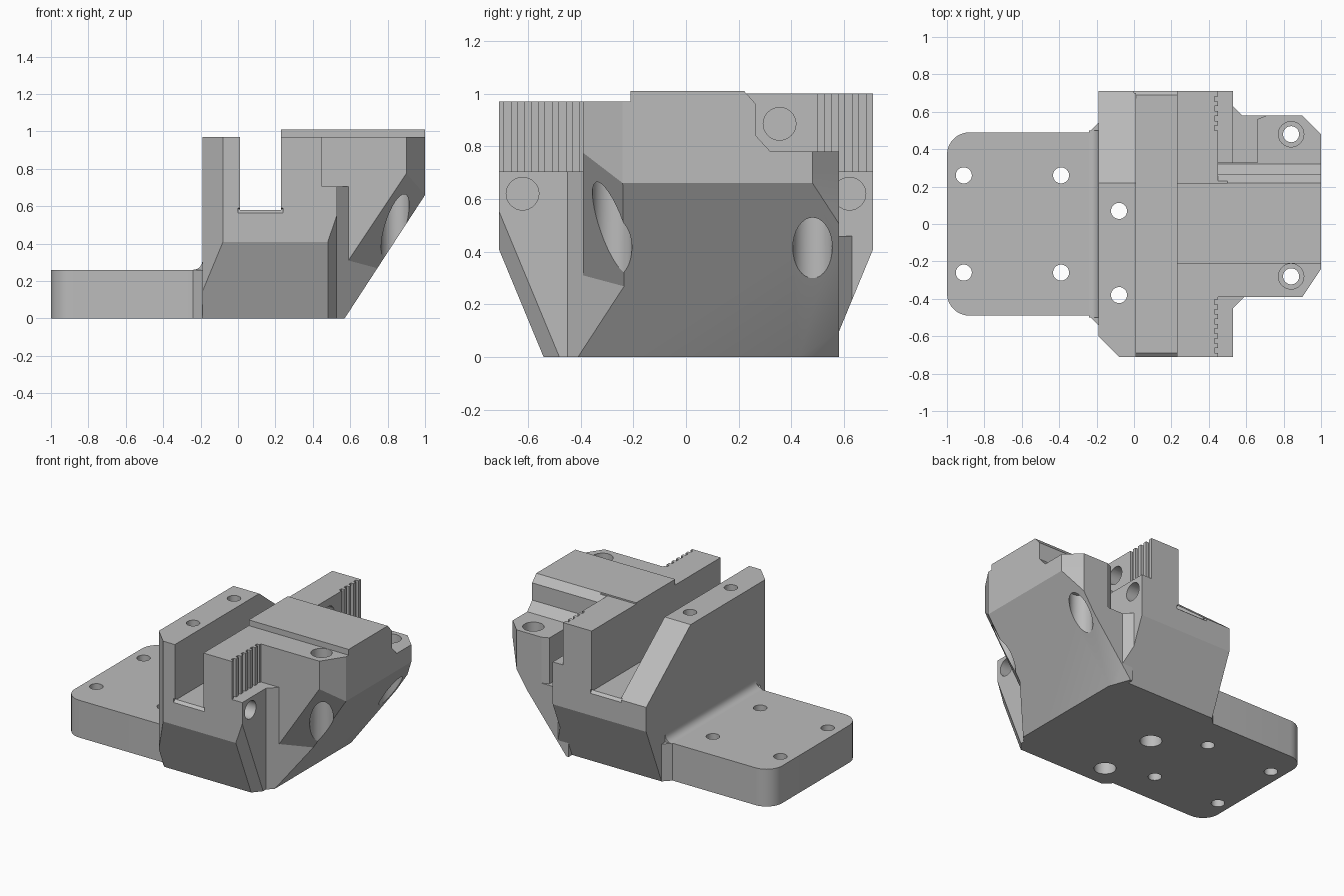
import bpy, bmesh, math
from mathutils import Vector

if "Cube" in bpy.data.objects:
    bpy.data.objects.remove(bpy.data.objects["Cube"])

grey = bpy.data.materials.new("machined_grey")
grey.use_nodes = True
grey.diffuse_color = (0.5, 0.5, 0.5, 1)
grey.node_tree.nodes["Principled BSDF"].inputs["Base Color"].default_value = (0.5, 0.5, 0.5, 1)


def prism(name, pts, axis, lo, hi, clips=()):
    """Extrude a 2D outline along an axis, then trim it by (three points, kept point) planes."""
    place = {"x": lambda a, b, t: (t, a, b), "y": lambda a, b, t: (a, t, b),
             "z": lambda a, b, t: (a, b, t)}[axis]
    bm = bmesh.new()
    rings = [[bm.verts.new(place(a, b, t)) for a, b in pts] for t in (lo, hi)]
    n = len(pts)
    bm.faces.new(rings[0])
    bm.faces.new(rings[1])
    for i in range(n):
        j = (i + 1) % n
        bm.faces.new((rings[0][i], rings[0][j], rings[1][j], rings[1][i]))
    for plane, keep in clips:
        a, b, c = (Vector(p) for p in plane)
        normal = (b - a).cross(c - a).normalized()
        if normal.dot(Vector(keep) - a) > 0:
            normal = -normal
        cut = bmesh.ops.bisect_plane(bm, geom=bm.verts[:] + bm.edges[:] + bm.faces[:],
                                     plane_co=a, plane_no=normal, clear_outer=True)
        rim = [e for e in cut["geom_cut"] if isinstance(e, bmesh.types.BMEdge) and e.is_boundary]
        if rim:
            bmesh.ops.edgeloop_fill(bm, edges=rim)
    bmesh.ops.recalc_face_normals(bm, faces=bm.faces[:])
    mesh = bpy.data.meshes.new(name)
    bm.to_mesh(mesh)
    bm.free()
    obj = bpy.data.objects.new(name, mesh)
    bpy.context.scene.collection.objects.link(obj)
    return obj


def box(x0, x1, y0, y1, z0, z1):
    return prism("tool_box", [(x0, y0), (x1, y0), (x1, y1), (x0, y1)], "z", z0, z1)


def rod(axis, a, b, r, lo, hi):
    ring = [(a + r * math.cos(i * math.pi / 16), b + r * math.sin(i * math.pi / 16))
            for i in range(32)]
    return prism("tool_rod", ring, axis, lo, hi)


def combine(obj, tool, operation="DIFFERENCE"):
    mod = obj.modifiers.new("combine", "BOOLEAN")
    mod.operation, mod.object, mod.solver = operation, tool, "EXACT"
    bpy.context.view_layer.update()
    result = bpy.data.meshes.new_from_object(
        obj.evaluated_get(bpy.context.evaluated_depsgraph_get()))
    obj.modifiers.clear()
    obj.data = result
    bpy.data.objects.remove(tool)


def finish(obj):
    obj.data.materials.clear()
    obj.data.materials.append(grey)
    bpy.ops.object.select_all(action="DESELECT")
    obj.select_set(True)
    bpy.context.view_layer.objects.active = obj
    bpy.ops.object.shade_smooth_by_angle(angle=math.radians(20))


# Mounting plate with rounded outer corners and a flared root
outline = [(-0.19, -0.54), (-0.19, 0.54), (-0.24, 0.49)]
for cy, start in ((0.37, 90), (-0.37, 180)):
    for i in range(9):
        t = math.radians(start + i * 11.25)
        outline.append((-0.88 + 0.12 * math.cos(t), cy + 0.12 * math.sin(t)))
outline.append((-0.24, -0.49))
plate = prism("mounting_plate", outline, "z", 0, 0.26)
for x in (-0.91, -0.39):
    for y in (-0.26, 0.26):
        combine(plate, rod("z", x, y, 0.043, -0.1, 0.4))
finish(plate)

# Concave fillet where the plate meets the wall
arc = [(-0.24 + 0.05 * math.sin(i * math.pi / 12), 0.31 - 0.05 * math.cos(i * math.pi / 12))
       for i in range(7)]
finish(prism("plate_fillet", arc + [(-0.19, 0.26)], "y", -0.5, 0.5))

# Main body, sloped under both ends, with one trimmed lower corner
side = [(-0.54, 0), (0.54, 0), (0.71, 0.41), (0.71, 1.0), (0.22, 1.0), (0.22, 1.01),
        (-0.21, 1.01), (-0.21, 0.97), (-0.71, 0.97), (-0.71, 0.41)]
corner = (((0.48, -0.54, 0), (0.53, -0.48, 0), (0.48, -0.71, 0.41)), (0, 0, 0.5))
body = prism("clamp_body", side, "x", -0.19, 0.53, [corner])

# Overhanging arm: a lower column and an upper ear sharing the sloped underside
slant = (((0.57, 0, 0), (0.57, 1, 0), (1, 0, 0.66)), (0.5, 0, 0.5))
rear = (((0.57, 0.43, 0), (0.81, 0.58, 0.37), (0.53, 0.54, 0)), (0.6, 0.2, 0.4))
rear_slope = (((0, 0.54, 0), (1, 0.54, 0), (0, 0.71, 0.41)), (0.5, 0, 0.5))
facet = (((0.59, -0.39, 0.31), (0.74, -0.24, 0.27), (1, -0.24, 0.66)), (0.6, 0, 0.9))
column = prism("column", [(0.45, -0.53), (1, 0.02), (1, 0.48), (0.9, 0.58), (0.58, 0.58),
                          (0.53, 0.63), (0.45, 0.63)], "z", 0, 0.705,
               [slant, rear, rear_slope])
ear = prism("ear", [(0.5, -0.39), (0.9, -0.39), (1, -0.24), (1, 0.48), (0.9, 0.58), (0.5, 0.58)],
            "z", 0, 1.01, [slant, rear, facet])
combine(body, column, "UNION")
combine(body, ear, "UNION")

# Tops: lowered front, lowered wall, stepped rear ledge
combine(body, box(0.24, 1.2, -0.9, -0.21, 0.97, 1.2))
combine(body, box(-0.4, 0.1, -0.9, 0.9, 0.97, 1.2))
combine(body, prism("ledge", [(0.22, 1.01), (0.265, 0.96), (0.265, 0.84), (0.32, 0.78),
                              (0.9, 0.78), (0.9, 1.2), (0.22, 1.2)], "x", 0.45, 1.2))

# Channel with eased ends, and the sloped rear of the wall
combine(body, box(0.01, 0.23, -0.9, 0.9, 0.58, 1.2))
for s in (-1, 1):
    combine(body, prism("ease", [(s * 0.685, 0.585), (s * 0.75, 0.53), (s * 0.75, 0.6)],
                        "x", 0.0, 0.24))
combine(body, prism("wall_slope", [(0.22, 0.97), (0.71, 0.58), (0.9, 0.43), (0.9, 1.2),
                                   (0.22, 1.2)], "x", -0.4, 0.02))
combine(body, prism("wall_corner", [(-0.19, -0.60), (-0.08, -0.71), (-0.08, -0.9),
                                    (-0.4, -0.9), (-0.4, -0.60)], "z", -0.1, 1.2))

# Shoulders behind the jaw, and the open rear pocket
combine(body, box(0.45, 0.7, -0.9, -0.39, 0.705, 1.2))
combine(body, box(0.45, 0.54, 0.33, 0.9, 0.705, 1.2))
combine(body, prism("pocket", [(0.53, 0.33), (0.66, 0.33), (0.66, 0.56), (0.72, 0.585),
                               (0.72, 0.9), (0.53, 0.9)], "z", 0.46, 1.2))

# Vertical grip grooves
for start, count in ((-0.69, 6), (0.50, 4)):
    for i in range(count):
        y = start + i * 0.052
        combine(body, box(0.43, 0.47, y, y + 0.026, 0.705, 1.2))

# Screw holes: wall, ears, jaw
for y in (0.07, -0.38):
    combine(body, rod("z", -0.08, y, 0.043, -0.1, 1.2))
    combine(body, rod("z", -0.08, y, 0.07, -0.1, 0.2))
for y, top in ((-0.28, 0.97), (0.48, 0.78)):
    combine(body, rod("z", 0.84, y, 0.043, -0.1, 1.2))
    combine(body, rod("z", 0.84, y, 0.068, top - 0.12, 1.2))
    combine(body, rod("z", 0.84, y, 0.075, -0.1, top - 0.2))
for y, z, lo in ((0.355, 0.885, 0.3), (-0.62, 0.62, 0.3), (0.62, 0.62, 0.3)):
    combine(body, rod("x", y, z, 0.062, lo, 0.62))
finish(body)
